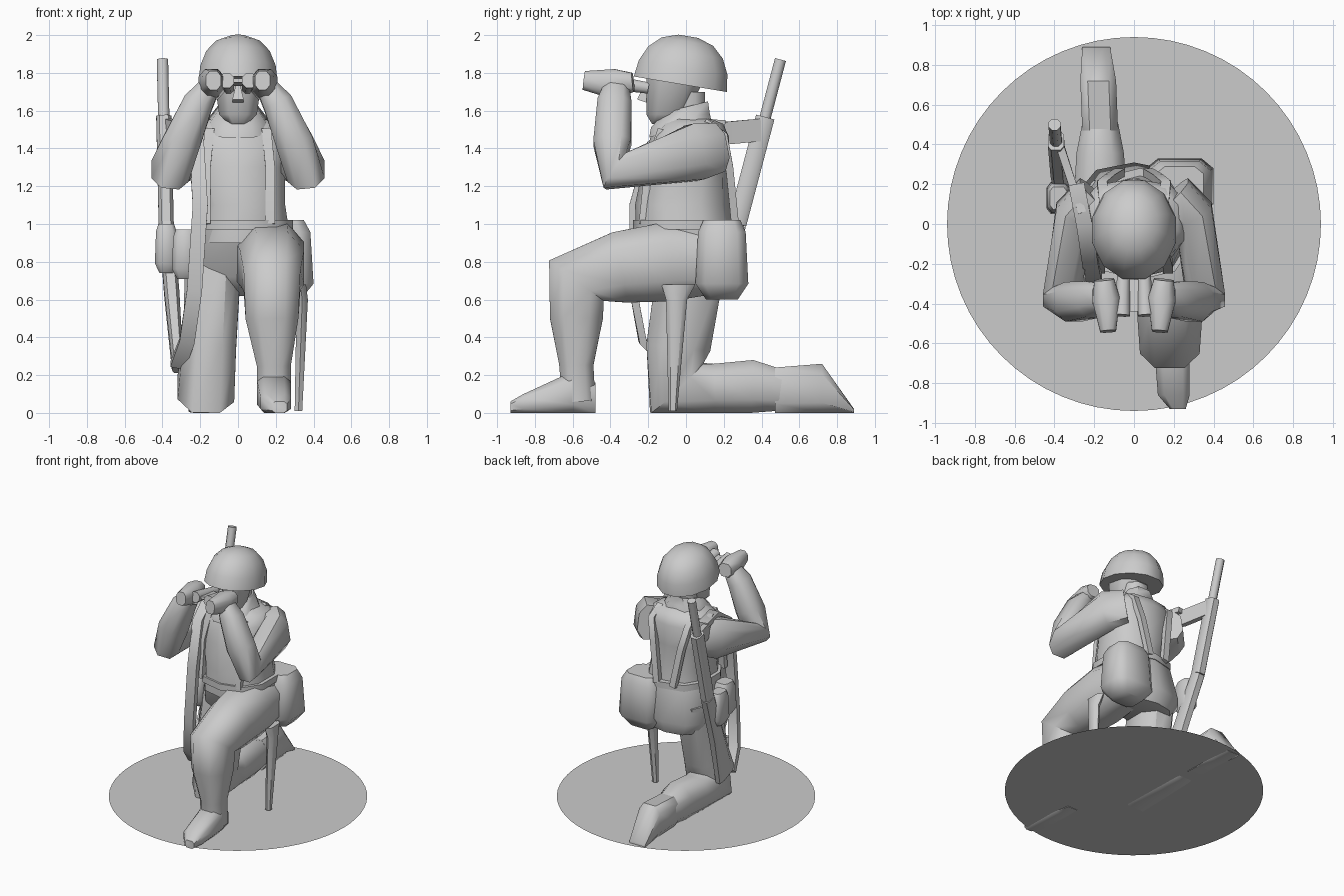
import bpy, bmesh, math
from mathutils import Vector

cube = bpy.data.objects.get("Cube")
if cube:
    bpy.data.objects.remove(cube, do_unlink=True)

shade = (.6, .6, .6, 1)
grey = bpy.data.materials.new("plain grey")
grey.use_nodes = True
grey.diffuse_color = shade
grey.node_tree.nodes["Principled BSDF"].inputs["Base Color"].default_value = shade

UPWARD = Vector((0, 0, 1))
FORWARD = Vector((0, -1, 0))


def finish(name, bm):
    """Turn a bmesh into a smooth-shaded object with the grey material."""
    bmesh.ops.recalc_face_normals(bm, faces=bm.faces)
    mesh = bpy.data.meshes.new(name)
    bm.to_mesh(mesh)
    bm.free()
    mesh.materials.append(grey)
    obj = bpy.data.objects.new(name, mesh)
    bpy.context.collection.objects.link(obj)
    bpy.ops.object.select_all(action="DESELECT")
    bpy.context.view_layer.objects.active = obj
    obj.select_set(True)
    bpy.ops.object.shade_smooth_by_angle(angle=math.radians(50))


def path_direction(centres, i):
    """Direction of the path at a station, mitred at the bends."""
    before = after = Vector()
    if i > 0:
        before = (centres[i] - centres[i - 1]).normalized()
    if i + 1 < len(centres):
        after = (centres[i + 1] - centres[i]).normalized()
    return (before + after).normalized()


def loft(name, *stations, sides=8, bulge=.8, axis=None, mirror=1):
    """Skin rings along a path; a station is x, y, z, half width, half depth.
    A bulge of one is an ellipse and zero with four sides is a rectangle."""
    bm = bmesh.new()
    centres = [Vector((x * mirror, y, z)) for x, y, z, width, depth in stations]
    corner = math.cos(math.pi / sides) ** bulge
    rings = []
    for i, centre in enumerate(centres):
        along = axis.normalized() if axis else path_direction(centres, i)
        across = Vector((1, 0, 0))
        across = (across - along * along.dot(across)).normalized()
        width, depth = stations[i][3:]
        ring = []
        for k in range(sides):
            turn = math.tau * (k + .5) / sides
            u, v = math.cos(turn), math.sin(turn)
            u = math.copysign(abs(u) ** bulge, u) * width / corner
            v = math.copysign(abs(v) ** bulge, v) * depth / corner
            point = centre + across * u + along.cross(across) * v
            point.z = max(point.z, 0)
            ring.append(bm.verts.new(point))
        rings.append(ring)
    for low, high in zip(rings, rings[1:]):
        for k in range(sides):
            n = (k + 1) % sides
            bm.faces.new((low[k], low[n], high[n], high[k]))
    bm.faces.new(rings[0])
    bm.faces.new(rings[-1])
    finish(name, bm)


def strap(name, width, thickness, *points, mirror=1):
    """A flat band of constant section along a path."""
    stations = [(*point, width, thickness) for point in points]
    loft(name, *stations, sides=4, bulge=0, mirror=mirror)


def pouch(name, centre, width, depth, height):
    """A soft upright bag, narrower at its base and lid."""
    x, y, z = centre
    stations = []
    for level, size in ((-1, .6), (-.6, 1), (.7, .9), (1, .7)):
        stations.append((x, y, z + level * height, width * size, depth * size))
    loft(name, *stations, bulge=.5, axis=UPWARD)


def dome(name, centre, width, depth, height, axis, steps=5):
    """A rounded cap built from rings that shrink towards the crown."""
    axis = axis.normalized()
    stations = []
    for k in range(steps):
        turn = math.pi / 2 * k / (steps - .6)
        size = math.cos(turn) ** .8
        middle = Vector(centre) + axis * height * math.sin(turn)
        stations.append((*middle, width * size, depth * size))
    loft(name, *stations, sides=12, bulge=1, axis=axis)


# Round ground disc
bm = bmesh.new()
bmesh.ops.create_circle(bm, cap_ends=True, segments=64, radius=.94)
bmesh.ops.translate(bm, verts=bm.verts, vec=UPWARD * .003)
finish("ground_disc", bm)

# Body
loft("hips", (0, .1, .62, .2, .16), (0, .07, .72, .28, .23), (.03, 0, 1, .25, .26),
     sides=10, axis=UPWARD)
loft("torso", (.03, 0, .9, .25, .25), (.03, -.02, 1.1, .22, .24), (0, 0, 1.3, .25, .22),
     (0, .02, 1.46, .27, .2), (0, .03, 1.53, .22, .16), (0, 0, 1.57, .1, .1),
     sides=10, axis=UPWARD)
strap_width = .025
loft("belt", (.03, 0, .97, .26, .27), (.03, 0, 1.02, .26, .27), sides=10, axis=UPWARD)
loft("collar", (0, -.03, 1.5, .17, .17), (0, -.03, 1.55, .15, .16), (0, 0, 1.62, .1, .12),
     axis=UPWARD + FORWARD / 4)
loft("neck", (0, 0, 1.5, .09, .1), (0, 0, 1.7, .09, .1), axis=UPWARD)

# Head and helmet
loft("head", (0, -.12, 1.53, .05, .06), (0, -.1, 1.58, .1, .11), (0, -.05, 1.8, .13, .16),
     axis=UPWARD)
loft("nose", (0, -.23, 1.65, .03, .03), (0, -.2, 1.74, .01, .02), sides=4, bulge=0)
dome("helmet", (0, -.03, 1.74), .21, .25, .26, UPWARD - FORWARD / 6)

# Arms, hands, field glasses and shoulder straps, alike on both sides
for side, m in (("left", 1), ("right", -1)):
    loft(side + "_arm", (.2, .15, 1.4, .1, .13), (.3, .05, 1.38, .1, .15),
         (.36, -.37, 1.28, .1, .11), (.3, -.39, 1.43, .1, .1), (.21, -.38, 1.64, .08, .09),
         (.16, -.37, 1.71, .06, .07), mirror=m)
    loft(side + "_hand", (.15, -.28, 1.75, .05, .05), (.14, -.38, 1.74, .07, .08),
         (.13, -.54, 1.76, .04, .05), mirror=m)
    loft(side + "_eyepiece", (.05, -.2, 1.72, .03, .03), (.06, -.46, 1.76, .04, .04),
         bulge=1, mirror=m)
    strap(side + "_front_strap", strap_width, .02, (.17, -.23, 1), (.17, -.2, 1.3),
          (.15, -.13, 1.5), mirror=m)
    strap(side + "_back_strap", strap_width, .02, (.07, .26, 1), (.12, .23, 1.3),
          (.16, .2, 1.47), (.15, .1, 1.54), mirror=m)
strap("glasses_bridge", .04, .01, (0, -.28, 1.74), (0, -.44, 1.76))

# Raised front leg and its boot
loft("front_leg", (.15, .15, .8, .16, .17), (.17, -.1, .8, .18, .21),
     (.18, -.35, .77, .17, .19), (.18, -.58, .7, .15, .18), (.18, -.58, .5, .14, .14),
     (.19, -.58, .25, .09, .09), (.19, -.57, .06, .09, .09))
loft("front_boot", (.18, -.48, .08, .07, .08), (.19, -.6, .11, .09, .11),
     (.2, -.86, .05, .08, .05), (.22, -.93, .03, .04, .03), bulge=.6, axis=FORWARD)

# Kneeling leg, folded back along the ground
loft("kneeling_leg", (-.13, .04, .86, .15, .18), (-.15, -.04, .35, .14, .17),
     (-.17, -.05, .13, .15, .19), (-.17, .15, .13, .13, .13), (-.17, .35, .14, .12, .14),
     (-.17, .5, .12, .09, .11))
loft("kneeling_boot", (-.17, .47, .12, .09, .12), (-.18, .72, .13, .09, .13),
     (-.19, .89, .01, .07, .01), bulge=.6, axis=-FORWARD)

# Bags on the belt and a hanging scabbard
pouch("haversack", (.23, .19, .81), .17, .14, .21)
pouch("canteen", (-.38, .13, .87), .06, .08, .13)
pouch("belt_pouch", (-.28, -.09, .84), .07, .08, .13)
loft("scabbard", (.33, -.04, .68, .03, .08), (.34, -.05, .6, .03, .05),
     (.32, -.07, .01, .02, .02), sides=6, axis=UPWARD)

# Slung rifle: barrel and handguard on one line, then the stock bent forward
muzzle = Vector((-.4, .5, 1.87))
grip = Vector((-.38, .27, 1))
butt = Vector((-.32, -.04, .25))
band = muzzle.lerp(grip, .35)
wrist = grip.lerp(butt, .5)
loft("rifle_barrel", (*muzzle, .03, .03), (*band, .03, .03), bulge=1)
loft("rifle_handguard", (*band, .04, .05), (*grip, .04, .05), bulge=.6)
loft("rifle_stock", (*grip, .04, .05), (*wrist, .04, .06), (*butt, .03, .1), bulge=.6)

# Sling from the barrel over the shoulder and down to the butt
strap("rifle_sling_back", .02, .06, (-.38, .42, 1.5), (-.31, .2, 1.48), (-.26, .05, 1.5))
strap("rifle_sling_front", .04, .02, (-.29, .2, 1.53), (-.25, 0, 1.54), (-.22, -.19, 1.42),
      (-.2, -.28, 1.1), (-.23, -.28, .65), (-.27, -.23, .38), (-.32, -.1, .25))
